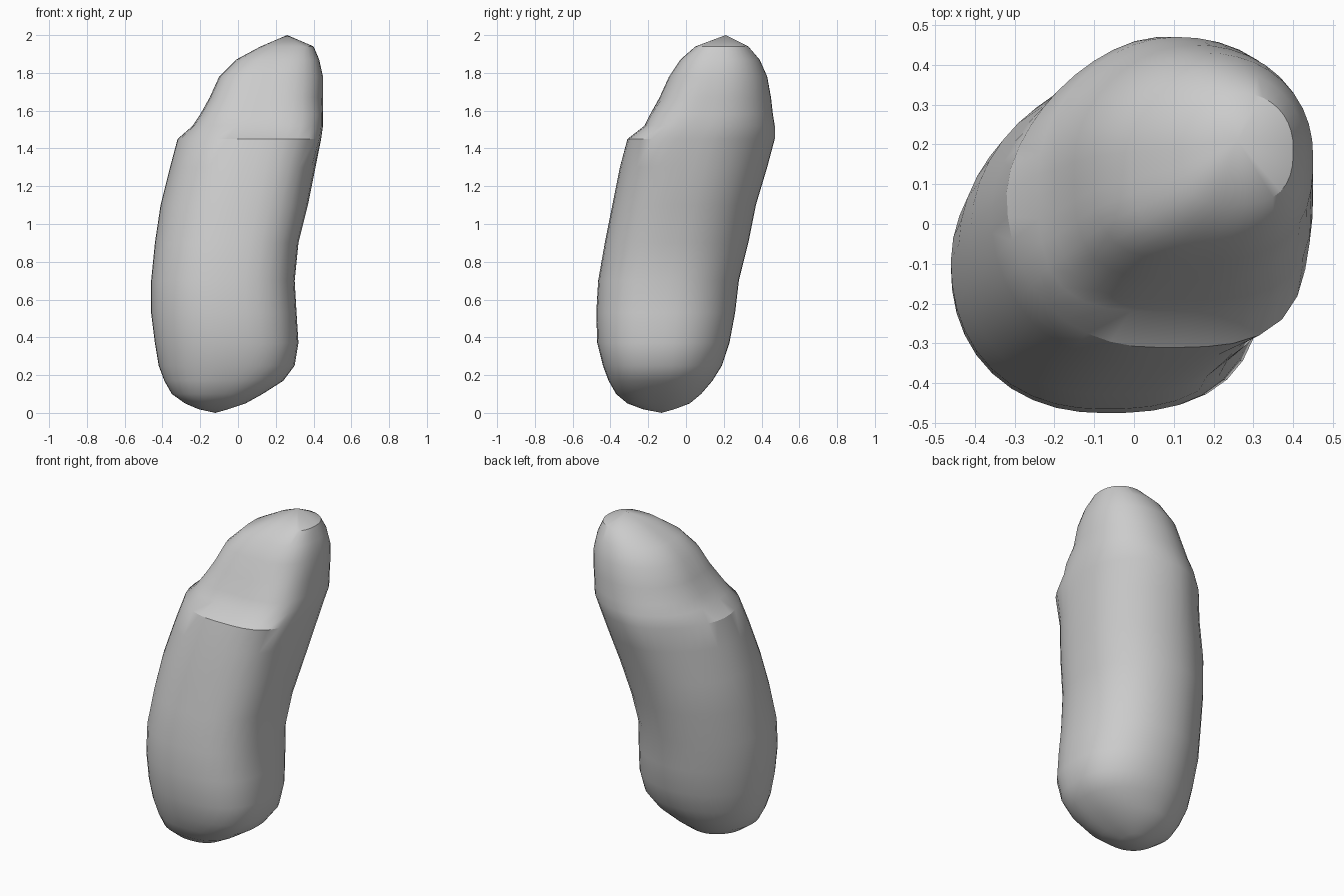
import bpy
import bmesh
from math import cos, sin, pi, radians

default_cube = bpy.data.objects.get("Cube")
if default_cube:
    bpy.data.objects.remove(default_cube, do_unlink=True)

SEGMENTS = 40
# Each section: height, left and right limits, front and back limits
SECTIONS = [
    (.02, -.21, -.05, -.23, -.06),
    (.05, -.28, .04, -.31, .02),
    (.1, -.35, .13, -.37, .08),
    (.17, -.39, .24, -.41, .14),
    (.25, -.42, .3, -.44, .19),
    (.37, -.44, .32, -.47, .23),
    (.53, -.46, .31, -.475, .26),
    (.7, -.46, .3, -.465, .28),
    (.9, -.44, .32, -.43, .33),
    (1.1, -.41, .37, -.39, .37),
    (1.3, -.36, .41, -.35, .43),
    (1.45, -.32, .44, -.31, .47),
    (1.52, -.24, .45, -.22, .47),
    (1.58, -.2, .45, -.19, .46),
    (1.67, -.15, .45, -.14, .45),
    (1.78, -.1, .45, -.09, .43),
    (1.87, -.01, .43, -.03, .39),
    (1.94, .12, .4, .05, .33),
]


def corner_power(c, s, z):
    """Squareness of the section in each quadrant."""
    if c > 0 and s > 0:
        return 2.15
    if c > 0:
        return 3.5 if 1.4 < z < 1.6 else 2.7
    if s > 0:
        return 1.65 if 1.2 < z < 1.5 else 1.9
    return 3.6 if z > 1.5 else 2.2


def section_point(section, step):
    z, left, right, front, back = section
    angle = 2 * pi * step / SEGMENTS
    c, s = cos(angle), sin(angle)
    power = corner_power(c, s, z)
    stretch = (abs(c) ** power + abs(s) ** power) ** (-1 / power)
    x = (left + right) / 2 + (right - left) / 2 * c * stretch
    y = (front + back) / 2 + (back - front) / 2 * s * stretch
    return x, y, z


# Leaning rounded body with a slanted crown
bm = bmesh.new()
rings = [[bm.verts.new(section_point(section, step)) for step in range(SEGMENTS)]
         for section in SECTIONS]
for lower, upper in zip(rings, rings[1:]):
    for i in range(SEGMENTS):
        j = (i + 1) % SEGMENTS
        bm.faces.new((lower[i], lower[j], upper[j], upper[i]))

# Rounded base and off-centre peak
base = bm.verts.new((-.12, -.13, 0))
peak = bm.verts.new((.26, .21, 2))
for i in range(SEGMENTS):
    j = (i + 1) % SEGMENTS
    bm.faces.new((base, rings[0][j], rings[0][i]))
    bm.faces.new((peak, rings[-1][i], rings[-1][j]))
bmesh.ops.recalc_face_normals(bm, faces=bm.faces)

mesh = bpy.data.meshes.new("stone_body")
bm.to_mesh(mesh)
bm.free()
body = bpy.data.objects.new("stone_body", mesh)
bpy.context.collection.objects.link(body)

# Single plain grey surface
grey = bpy.data.materials.new("light_grey")
grey.use_nodes = True
colour = (.6, .6, .6, 1)
grey.diffuse_color = colour
for node in grey.node_tree.nodes:
    if node.type == "BSDF_PRINCIPLED":
        node.inputs["Base Color"].default_value = colour
mesh.materials.append(grey)

# Smooth sides with a crisp crown rim
bpy.ops.object.select_all(action="DESELECT")
body.select_set(True)
bpy.context.view_layer.objects.active = body
bpy.ops.object.shade_smooth_by_angle(angle=radians(30))
